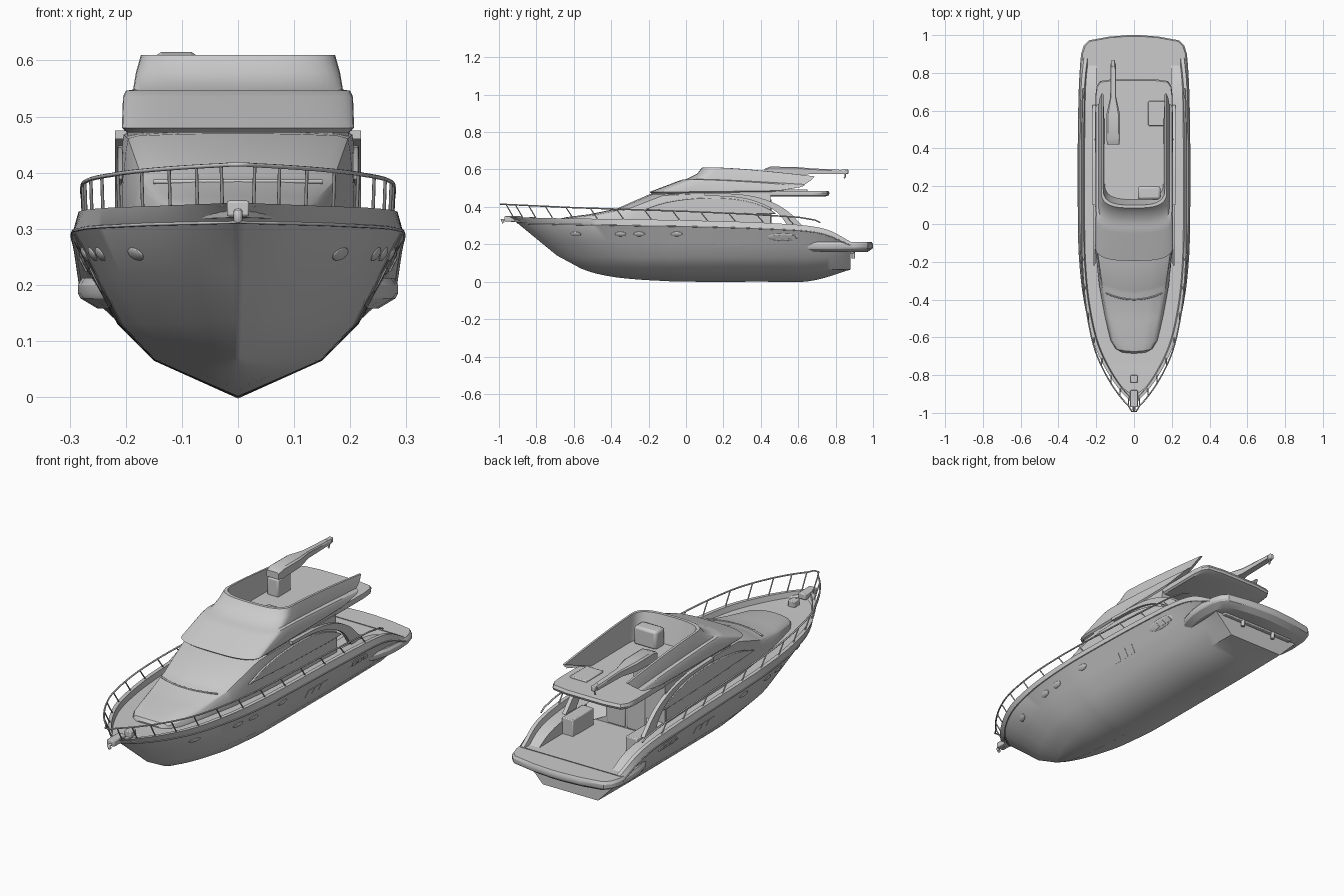
import bpy, bmesh, math
from mathutils import Vector, Matrix

if "Cube" in bpy.data.objects:
    bpy.data.objects.remove(bpy.data.objects["Cube"])

def mesh(name, verts, faces, mirror=False, bevel=0):
    me = bpy.data.meshes.new(name)
    bm = bmesh.new()
    vs = [bm.verts.new(v) for v in verts]
    for f in faces:
        bm.faces.new([vs[i] for i in f])
    bmesh.ops.remove_doubles(bm, verts=bm.verts, dist=1e-5)
    bmesh.ops.recalc_face_normals(bm, faces=bm.faces)
    bm.to_mesh(me)
    bm.free()
    ob = bpy.data.objects.new(name, me)
    bpy.context.collection.objects.link(ob)
    bpy.ops.object.select_all(action='DESELECT')
    bpy.context.view_layer.objects.active = ob
    ob.select_set(True)
    bpy.ops.object.shade_smooth_by_angle(angle=math.radians(28))
    if bevel:
        m = ob.modifiers.new("bevel", 'BEVEL')
        m.width, m.segments = bevel, 2
    if mirror:
        ob.modifiers.new("mirror", 'MIRROR').merge_threshold = 0.0005
    return ob

def loft(name, rings, closed=False, cap0=False, cap1=False, mirror=False):
    n = len(rings[0])
    faces = [(r*n+i, r*n+(i+1) % n, (r+1)*n+(i+1) % n, (r+1)*n+i)
             for r in range(len(rings)-1) for i in range(n if closed else n-1)]
    if cap0: faces.append(tuple(range(n)))
    if cap1: faces.append(tuple(range((len(rings)-1)*n, len(rings)*n)))
    return mesh(name, [p for r in rings for p in r], faces, mirror)

def plate(name, half, levels, cy):
    """Symmetric plan outline stacked at (scale, z) levels."""
    full = half + [(-x, y) for x, y in reversed(half)]
    return loft(name, [[(x*s, cy+(y-cy)*s, z) for x, y in full] for s, z in levels], True, True, True)

def prism(name, pts, x0, x1, mirror=True, bevel=0.003):
    """Side profile of (y, z) points extruded along x."""
    n = len(pts)
    faces = [(i, (i+1) % n, n+(i+1) % n, n+i) for i in range(n)] + [tuple(range(n)), tuple(range(n, 2*n))]
    return mesh(name, [(x, y, z) for x in (x0, x1) for y, z in pts], faces, mirror, bevel)

def box(name, x, y, z, mirror=False, bevel=0.004):
    return prism(name, [(y[0], z[0]), (y[1], z[0]), (y[1], z[1]), (y[0], z[1])], x[0], x[1], mirror, bevel)

def tube(name, pts, r):
    cu = bpy.data.curves.new(name, 'CURVE')
    cu.dimensions, cu.bevel_depth, cu.bevel_resolution, cu.use_fill_caps = '3D', r, 2, True
    sp = cu.splines.new('POLY')
    sp.points.add(len(pts)-1)
    for p, c in zip(sp.points, pts):
        p.co = (*c, 1)
    ob = bpy.data.objects.new(name, cu)
    bpy.context.collection.objects.link(ob)

def smooth(pts, n=6):
    P = [Vector(p) for p in pts]
    P = [2*P[0]-P[1]] + P + [2*P[-1]-P[-2]]
    out = []
    for i in range(1, len(P)-2):
        a, b, c, d = P[i-1:i+3]
        for k in range(n):
            t = k/n
            out.append(0.5*(2*b+(c-a)*t+(2*a-5*b+4*c-d)*t*t+(3*b-a-3*c+d)*t**3))
    return out + [P[-2]]

def at(pts, y):
    """Point at y on a polyline running from stern to bow."""
    for a, b in zip(pts, pts[1:]):
        if b.y <= y <= a.y:
            return a.lerp(b, (a.y-y)/max(a.y-b.y, 1e-6))
    return pts[-1] if y < pts[-1].y else pts[0]

# hull lines, stern to bow
keel = smooth(zip([0]*10, [.88, .66, .4, 0, -.12, -.26, -.37, -.45, -.51, -.56],
                  [.065, .003, 0, 0, .004, .012, .023, .037, .052, .07]))
chine1 = smooth(zip([.147, .15, .15, .148, .14, .122, .092, .062, .03, 0],
                    [.88, .66, .4, 0, -.12, -.26, -.37, -.45, -.51, -.56], [.065]*9+[.07]))
chine2 = smooth(zip([.21, .213, .215, .21, .2, .178, .138, .092, .046, 0],
                    [.88, .7, .4, 0, -.15, -.32, -.46, -.56, -.63, -.69], [.13]*8+[.132, .14]))
rub = smooth(zip([.28, .29, .295, .294, .287, .264, .216, .152, .078, 0],
                 [.88, .7, .4, 0, -.2, -.4, -.6, -.74, -.84, -.9],
                 [.195, .262, .283, .295, .298, .302, .305, .308, .31, .312]))
sheer = smooth(zip([.265, .28, .285, .285, .28, .262, .222, .165, .09, .01],
                   [.88, .72, .42, 0, -.2, -.4, -.6, -.74, -.86, -.95],
                   [.215, .288, .315, .328, .332, .335, .338, .34, .343, .346]))
loft("hull", [[k, a, b, b.lerp(c, .5), c, d] for k, a, b, c, d in zip(keel, chine1, chine2, rub, sheer)], mirror=True)
sec = [chine1[0], chine2[0], rub[0], sheer[0]]
mesh("transom", [keel[0]]+sec+[(-p.x, p.y, p.z) for p in reversed(sec)], [tuple(range(9))])

# bulwark cap, side decks, foredeck and cockpit coaming
rows = []
for s in sheer:
    zi = max(s.z-.025, .205)
    xi = max(s.x-.024, 0)
    xc = min(xi, .195)
    end = (xc, s.y, .2) if s.y > .43 else (0, s.y, zi)
    rows.append([s, (max(s.x-.018, 0), s.y, s.z), (xi, s.y, zi), (xc, s.y, zi), end])
loft("deck", rows, mirror=True)
tube("rub_rail_right", rub, .003)
tube("rub_rail_left", [(-p.x, p.y, p.z) for p in rub], .003)

# swim platform and cockpit
stern = [(0, .62), (.225, .62), (.262, .68), (.28, .75), (.285, .82), (.28, .9), (.266, .945), (.24, .972), (.13, .992), (0, 1.0)]
plate("swim_platform", stern[1:-1]+[(.03, 1.0)], [(.88, .158), (.985, .176), (1, .184), (1, .2), (.975, .212)], .75)
box("cockpit_floor", (-.2, .2), (.42, .9), (.15, .21))
for i in range(3):
    box("cockpit_step", (.14, .2), (.5+.04*i, .66), (.2, .29-.03*i), True)
for x in (-.09, .09):
    tube("exhaust_pipe", [(x, .895, .125), (x, .895, .17)], .009)

# cabin trunk, windshield and saloon
rings = []
for y, wb, wt, zt, k in [(-.685, .07, .06, .32, .06), (-.675, .1, .085, .334, .06), (-.64, .125, .108, .342, .06),
                         (-.52, .155, .138, .357, .06), (-.37, .185, .168, .388, .06), (-.355, .187, .17, .394, .06),
                         (-.19, .207, .196, .467, .07), (0, .212, .204, .474, .03), (.2, .212, .204, .474, 0), (.45, .212, .204, .474, 0)]:
    h = [(wb, .29), (wb, .29+(zt-.29)*.4), (wt+(wb-wt)*.4, zt-(zt-.29)*.18), (wt, zt-.006), (wt*.9, zt-.001), (wt*.5, zt+.002)]
    pts = h + [(0, zt+.003)] + [(-x, z) for x, z in reversed(h)]
    rings.append([(x, y+k*(x/.2)**2, z) for x, z in pts])
loft("cabin", rings, cap0=True, cap1=True)
box("saloon_wall", (-.205, .205), (.44, .452), (.2, .47), bevel=0)
for x in (-.1, 0.005):
    box("saloon_door", (x, x+.095), (.45, .458), (.215, .44))
tube("foredeck_window_trim", [(x, -.4+.06*(x/.2)**2, .384) for x in [i*.03-.15 for i in range(11)]], .004)

# side arches, side windows
outer = smooth([(0, .1, .475), (0, .3, .466), (0, .43, .437), (0, .54, .38), (0, .63, .29)], 4)
inner = smooth([(0, .1, .46), (0, .28, .45), (0, .4, .418), (0, .49, .368), (0, .55, .29)], 4)
loft("side_arch", [[(.2, a.y, a.z), (.219, a.y, a.z), (.219, b.y, b.z), (.2, b.y, b.z)] for a, b in zip(outer, inner)],
     True, True, True, True)
win = smooth([(0, -.22, .388), (0, -.1, .425), (0, .06, .446), (0, .24, .444), (0, .38, .415), (0, .47, .372), (0, .44, .362), (0, .1, .372)], 3)
prism("side_window", [(p.y, p.z) for p in win], .205, .2155, bevel=.002)

# flybridge coaming with tapered wings
frings = []
for hw, yf, ya, zf, za in [(.198, -.185, .45, .472, .478), (.207, -.195, .5, .48, .487), (.205, -.05, .61, .535, .505),
                           (.2, -.02, .63, .546, .512), (.187, .0, .635, .548, .52), (.182, .06, .665, .578, .54),
                           (.173, .085, .69, .61, .563), (.163, .1, .69, .61, .563), (.155, .13, .5, .488, .486)]:
    pts = []
    for i in range(11):
        a = math.pi/2*i/10
        pts.append((hw*math.sin(a)**.65, yf+.085*(1-math.cos(a)**.75), zf))
    y0 = yf+.085
    pts += [(hw, y0+(ya-y0)*i/8, zf+(za-zf)*(i/8)**1.3) for i in range(1, 9)]
    frings.append(pts)
fly = loft("flybridge_coaming", frings, mirror=True)
prof = [r[-1] for r in frings]
mesh("coaming_end", prof, [tuple(range(len(prof)))], mirror=True)
plate("flybridge_deck", [(.17, -.1), (.198, -.06), (.202, .3), (.204, .68), (.198, .73), (.18, .757), (.1, .768)],
      [(.95, .455), (.99, .462), (1, .473), (.985, .486)], .3)
box("flybridge_hatch", (.075, .165), (.52, .65), (.48, .494))
box("helm_console", (.02, .14), (.13, .2), (.48, .57), bevel=.012)

# tender crane
box("crane_pedestal", (-.14, -.08), (.42, .52), (.48, .57), bevel=.008)
crane = []
for y, w, z0, z1 in [(.42, .032, .572, .603), (.45, .036, .568, .615), (.58, .036, .572, .614), (.67, .016, .575, .606), (.85, .014, .577, .597)]:
    crane.append([(-.11+sx*w, y, z) for sx, z in ((-1, z0), (1, z0), (1, z1-.006), (.75, z1), (-.75, z1), (-1, z1-.006))])
loft("crane_arm", crane, True, True, True)
box("crane_tip", (-.12, -.1), (.83, .868), (.575, .6))
tube("crane_hook", [(-.11, .85, .58), (-.11, .852, .562), (-.11, .845, .553)], .004)

# guard rails and stanchions
heights = [Vector(p) for p in [(0, .74, .3), (0, .7, .328), (0, .6, .345), (0, .3, .363), (0, 0, .376), (0, -.6, .396), (0, -1, .415)]]
def rail_point(b):
    s = at(sheer, b)
    y = b-.042
    return Vector((max(s.x-.008, .012), y, at(heights, y).z))
ys = [.76-i*1.71/60 for i in range(61)]
right = [rail_point(b) for b in ys]
tube("guard_rail", right+[Vector((-p.x, p.y, p.z)) for p in reversed(right)], .0038)
for b in [.58, .42, .27, .12, -.03, -.18, -.33, -.47, -.6, -.71, -.8, -.87, -.92]:
    s, p = at(sheer, b), rail_point(b)
    for m in (-1, 1):
        tube("stanchion", [(m*(s.x-.01), b, s.z-.005), (m*p.x, p.y, p.z)], .003)

# bow roller and anchor
box("bow_roller", (-.02, .02), (-.97, -.88), (.322, .35))
tube("anchor_shank", [(0, -.9, .336), (0, -.985, .33), (0, -.975, .315)], .008)
box("windlass", (-.018, .018), (-.84, -.8), (.31, .345))

# hull fittings placed on the flared side
def side_point(y, z):
    return at([a.lerp(c, (z-a.z)/(c.z-a.z)) for a, c in zip(chine2, rub)], y)
def fit(name, y, z, size, round_=True, lean=0):
    p = side_point(y, z)
    ty = (side_point(y+.01, z)-side_point(y-.01, z)).normalized()
    tz = (side_point(y, z+.01)-side_point(y, z-.01)).normalized()
    n = ty.cross(tz).normalized()
    bm = bmesh.new()
    if round_: bmesh.ops.create_uvsphere(bm, u_segments=20, v_segments=10, radius=1)
    else: bmesh.ops.create_cube(bm, size=2)
    M = Matrix((ty, n.cross(ty), n)).transposed()
    vs = [p+M @ Vector((v.co.x*size[0]+lean*v.co.y, v.co.y*size[1], v.co.z*size[2])) for v in bm.verts]
    fs = [[v.index for v in f.verts] for f in bm.faces]
    bm.free()
    mesh(name, vs, fs, True)
for y in (-.59, -.35, -.25, -.05):
    fit("porthole", y, .255, (.031, .014, .006))
for i in range(3):
    fit("hull_window", .18+.05*i, .21, (.019, .022, .0015), False)
    fit("vent_slat", .49+.042*i, .238, (.014, .013, .006), False, -.006)
fit("vent_recess", .52, .238, (.085, .023, .004))
